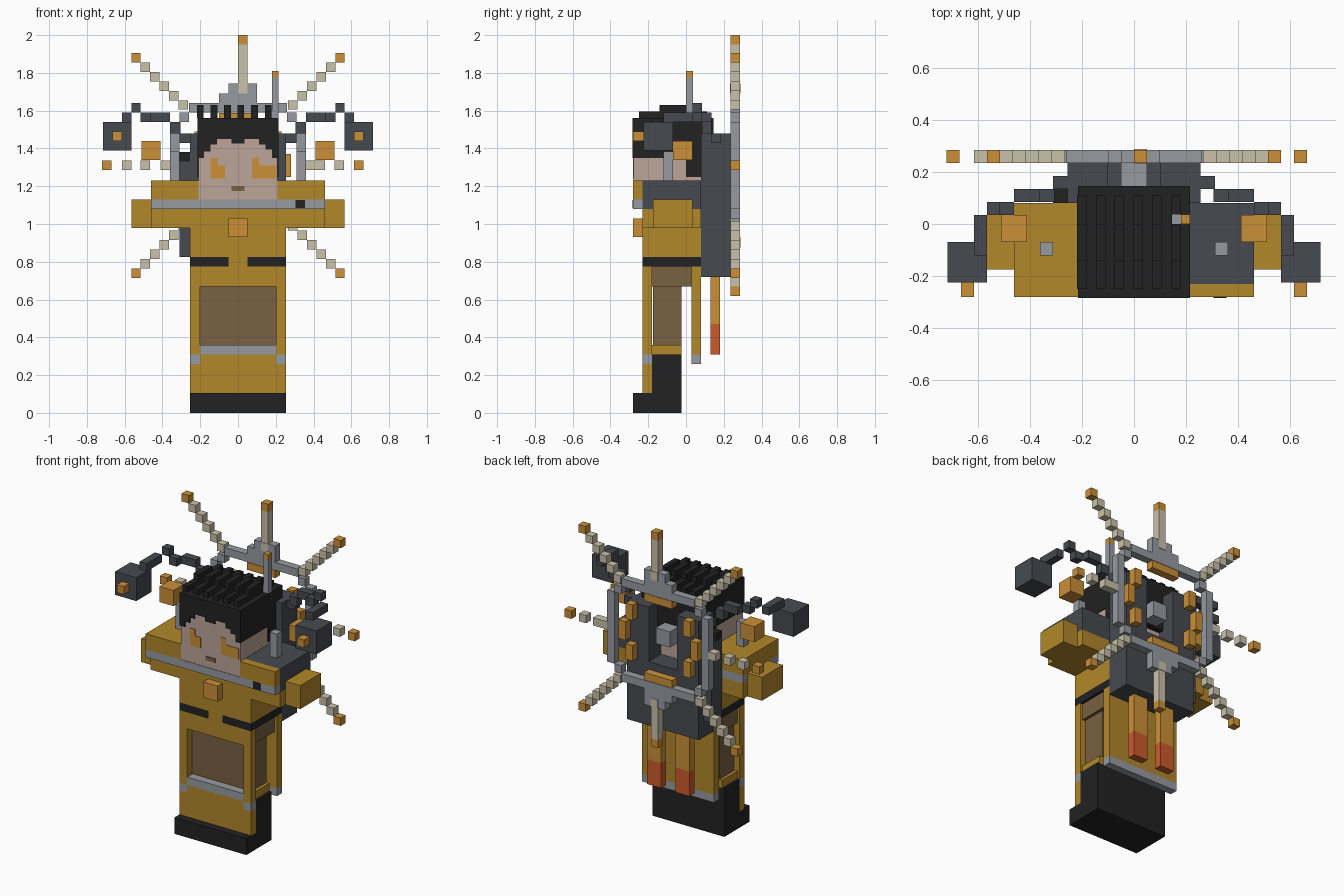
import bpy, bmesh


def lin(c):
    c /= 255
    return c / 12.92 if c <= 0.04045 else ((c + 0.055) / 1.055) ** 2.4


def material(name, r, g, b):
    m = bpy.data.materials.new(name)
    m.diffuse_color = (lin(r), lin(g), lin(b), 1)
    return m


YELLOW = material("mustard", 178, 136, 42)
ORANGE = material("amber", 203, 144, 56)
SILVER = material("silver", 150, 154, 160)
DARK = material("slate", 70, 74, 80)
BLACK = material("black", 34, 34, 34)
SKIN = material("skin", 188, 165, 152)
BROWN = material("brown", 120, 97, 66)
BEIGE = material("beige", 201, 194, 170)
RED = material("red_orange", 203, 91, 43)


def boxes(name, mat, items):
    """One object made of boxes given as (x0, x1, y0, y1, z0, z1)."""
    bm = bmesh.new()
    for x0, x1, y0, y1, z0, z1 in items:
        r = bmesh.ops.create_cube(bm, size=1)
        for v in r["verts"]:
            v.co = ((x0 + x1) / 2 + v.co.x * (x1 - x0),
                    (y0 + y1) / 2 + v.co.y * (y1 - y0),
                    (z0 + z1) / 2 + v.co.z * (z1 - z0))
    me = bpy.data.meshes.new(name)
    bm.to_mesh(me)
    bm.free()
    me.materials.append(mat)
    ob = bpy.data.objects.new(name, me)
    bpy.context.collection.objects.link(ob)
    return ob


def both(items):
    """Add the copy mirrored across x = 0."""
    return items + [(-b[1], -b[0], *b[2:]) for b in items]


def cube(x, z, s=0.05, y=0.26):
    return (x - s / 2, x + s / 2, y - s / 2, y + s / 2, z - s / 2, z + s / 2)


L, R = -0.255, 0.255  # body sides

# Boots and legs
boxes("boots", BLACK, [(L, R, -0.28, -0.025, 0, 0.105), (L, R, -0.18, -0.025, 0.105, 0.31)])
boxes("trouser_legs", BROWN, [(-0.22, 0.22, -0.175, -0.025, 0.36, 0.67)])
boxes("hip_pouch", BROWN, [(-0.24, 0.24, -0.18, 0.03, 0.67, 0.775)])
boxes("knee_band", YELLOW, [(-0.24, 0.24, -0.18, -0.025, 0.31, 0.36)])

# Coat front with an open panel, and coat back
boxes("coat_front", YELLOW, [
    (L, R, -0.23, -0.18, 0.105, 0.26), (-0.2, 0.2, -0.23, -0.18, 0.26, 0.31),
    *both([(0.2, R, -0.23, -0.18, 0.31, 0.67)]),
    (L, R, -0.23, -0.18, 0.67, 0.775)])
boxes("coat_front_stripe", SILVER, [
    (-0.2, 0.2, -0.23, -0.18, 0.31, 0.36), *both([(0.2, R, -0.23, -0.18, 0.26, 0.31)])])
boxes("coat_back", YELLOW, [(L, R, 0.03, 0.08, 0.31, 0.775)])
boxes("coat_back_stripe", SILVER, [(L, R, 0.03, 0.08, 0.26, 0.31)])

# Belt and torso
boxes("belt", BLACK, [*both([(0.05, R, -0.23, 0.08, 0.775, 0.825)])])
boxes("belt_middle", YELLOW, [(-0.05, 0.05, -0.23, 0.08, 0.775, 0.825)])
boxes("torso", YELLOW, [(L, R, -0.23, 0.08, 0.825, 0.98)])
boxes("chest_box", ORANGE, [(-0.05, 0.05, -0.28, -0.23, 0.93, 1.03)])

# Shoulders and arms
boxes("shoulders", YELLOW, [
    (-0.46, 0.46, -0.23, 0.08, 0.98, 1.08),
    (-0.46, -0.21, -0.28, 0.08, 1.13, 1.23),
    (0.21, 0.46, -0.28, -0.23, 1.13, 1.23)])
boxes("shoulder_stripe", SILVER, [
    (-0.46, 0.46, -0.28, -0.23, 1.08, 1.13), (-0.46, -0.21, -0.23, 0.08, 1.08, 1.13)])
boxes("stripe_buckle", BLACK, [(0.305, 0.355, -0.284, -0.23, 1.085, 1.128)])
boxes("right_shoulder_pad", DARK, [(0.21, 0.46, -0.23, 0.08, 1.08, 1.23)])
boxes("hands", YELLOW, both([(0.46, 0.565, -0.175, 0.035, 0.98, 1.13)]))

# Head and face
boxes("head", SKIN, [(-0.21, 0.21, -0.277, 0.11, 1.08, 1.35),
                     (-0.205, 0.205, -0.277, 0.1, 1.35, 1.5)])
boxes("eyes", ORANGE, [
    (-0.145, -0.07, -0.281, -0.275, 1.24, 1.31), (-0.145, -0.108, -0.281, -0.275, 1.31, 1.35),
    (0.075, 0.2, -0.281, -0.275, 1.24, 1.31), (0.075, 0.11, -0.281, -0.275, 1.31, 1.35)])
boxes("mouth", BROWN, [(-0.035, 0.035, -0.281, -0.275, 1.175, 1.2)])

# Hair: cap, jagged fringe, back and raised rows
fringe = [(-0.215, -0.18, 1.35), (-0.18, -0.145, 1.385), (-0.145, -0.11, 1.42),
          (-0.11, -0.035, 1.45), (-0.035, 0.035, 1.425), (0.035, 0.11, 1.45),
          (0.11, 0.145, 1.42), (0.145, 0.18, 1.395), (0.18, 0.215, 1.35)]
boxes("hair_fringe", BLACK, [(a, b, -0.284, -0.27, z, 1.5) for a, b, z in fringe])
boxes("hair", BLACK, [
    (-0.215, 0.215, -0.284, 0.145, 1.5, 1.56),
    (-0.215, 0.215, 0.0, 0.145, 1.25, 1.5),
    *both([(0.2, 0.215, -0.27, 0.0, 1.35, 1.5)])])
rows = [-0.2, -0.127, -0.056, 0.015, 0.088, 0.16]
boxes("hair_rows", BLACK, [b for x in rows for b in (
    (x - 0.018, x + 0.018, -0.25, 0.11, 1.56, 1.595),
    (x - 0.018, x + 0.018, -0.14, 0.0, 1.595, 1.63))])

# Antenna
boxes("antenna", SILVER, [(0.18, 0.215, 0, 0.036, 1.5, 1.775), (0.145, 0.18, 0, 0.036, 1.5, 1.6)])
boxes("antenna_tip", ORANGE, [(0.18, 0.215, 0, 0.036, 1.775, 1.81)])

# Backpack with an opening behind the head, core and thrusters
boxes("backpack", DARK, [
    (-0.255, 0.255, 0.08, 0.235, 0.72, 1.13),
    *both([(0.1, 0.255, 0.08, 0.235, 1.13, 1.48)]),
    (-0.31, -0.255, 0.08, 0.185, 0.825, 1.33)])
boxes("backpack_cap", BLACK, [(-0.31, -0.255, 0.08, 0.135, 1.33, 1.38)])
boxes("core", SILVER, [(-0.05, 0.05, 0.14, 0.235, 1.26, 1.36)])
boxes("thrusters", ORANGE, both([(0.05, 0.15, 0.13, 0.18, 0.47, 0.72)]))
boxes("thruster_flames", RED, both([(0.05, 0.15, 0.13, 0.18, 0.31, 0.47)]))

# Ring behind the back
C = 1.31  # ring centre height
Y0, Y1 = 0.235, 0.285


def up_down(items):
    """Add the copy mirrored across the ring centre height."""
    return items + [(*b[:4], 2 * C - b[5], 2 * C - b[4]) for b in items]


boxes("ring", SILVER, both([(0.31, 0.36, Y0, Y1, 1.08, 1.54)])
      + up_down([(-0.26, 0.26, Y0, Y1, 1.59, 1.64),
                 (-0.1, 0.1, Y0, Y1, 1.64, 1.69),
                 (-0.05, 0.1, Y0, Y1, 1.69, 1.745)])
      + up_down(both([(0.26, 0.31, Y0, Y1, 1.54, 1.59)])))
boxes("ring_lights", ORANGE, up_down([(-0.1, 0.1, Y0, Y1, 1.54, 1.588)])
      + up_down(both([(0.18, 0.23, Y0, Y1, 1.39, 1.49)]))
      + both([(0.23, 0.28, Y0, Y1, 1.25, 1.37)]))

# Spokes with glowing tips
diagonal = [cube(0.54 - 0.05 * k, 1.88 - 0.05 * k) for k in range(6)]
boxes("diagonal_spokes", BEIGE, up_down(both(diagonal[1:])))
boxes("diagonal_tips", ORANGE, up_down(both(diagonal[:1])))
boxes("vertical_spokes", BEIGE, up_down([(0, 0.05, Y0, Y1, 1.745, 1.95),
                                         (0, 0.05, 0.232, 0.288, 1.69, 1.745)]))
boxes("vertical_tips", ORANGE, up_down([(0, 0.05, Y0, Y1, 1.95, 2.0)]))
boxes("side_spokes", BEIGE, [cube(x, C) for x in (-0.59, -0.49, -0.385, 0.385, 0.435, 0.535)])
boxes("side_tips", ORANGE, [cube(-0.695, C), cube(0.64, C)])

# Jointed arms carrying side pods
boxes("pod_arms", DARK, both([
    (0.255, 0.31, 0.135, 0.185, 1.43, 1.48),
    (0.305, 0.36, 0.085, 0.135, 1.48, 1.54),
    (0.36, 0.46, 0.085, 0.135, 1.54, 1.59),
    (0.46, 0.515, 0.035, 0.085, 1.54, 1.59),
    (0.515, 0.565, 0.035, 0.085, 1.59, 1.64),
    (0.565, 0.615, -0.12, 0.035, 1.54, 1.59)]))
boxes("pods", DARK, both([(0.565, 0.715, -0.225, -0.07, 1.39, 1.54)]))
boxes("pod_lenses", ORANGE, both([(0.615, 0.665, -0.28, -0.225, 1.44, 1.49)]))

# Floating blocks and posts above the shoulders
boxes("floating_blocks", ORANGE, both([(0.41, 0.51, -0.07, 0.035, 1.34, 1.44)]))
boxes("shoulder_posts", SILVER, both([(0.31, 0.36, -0.12, -0.07, 1.23, 1.385)]))
